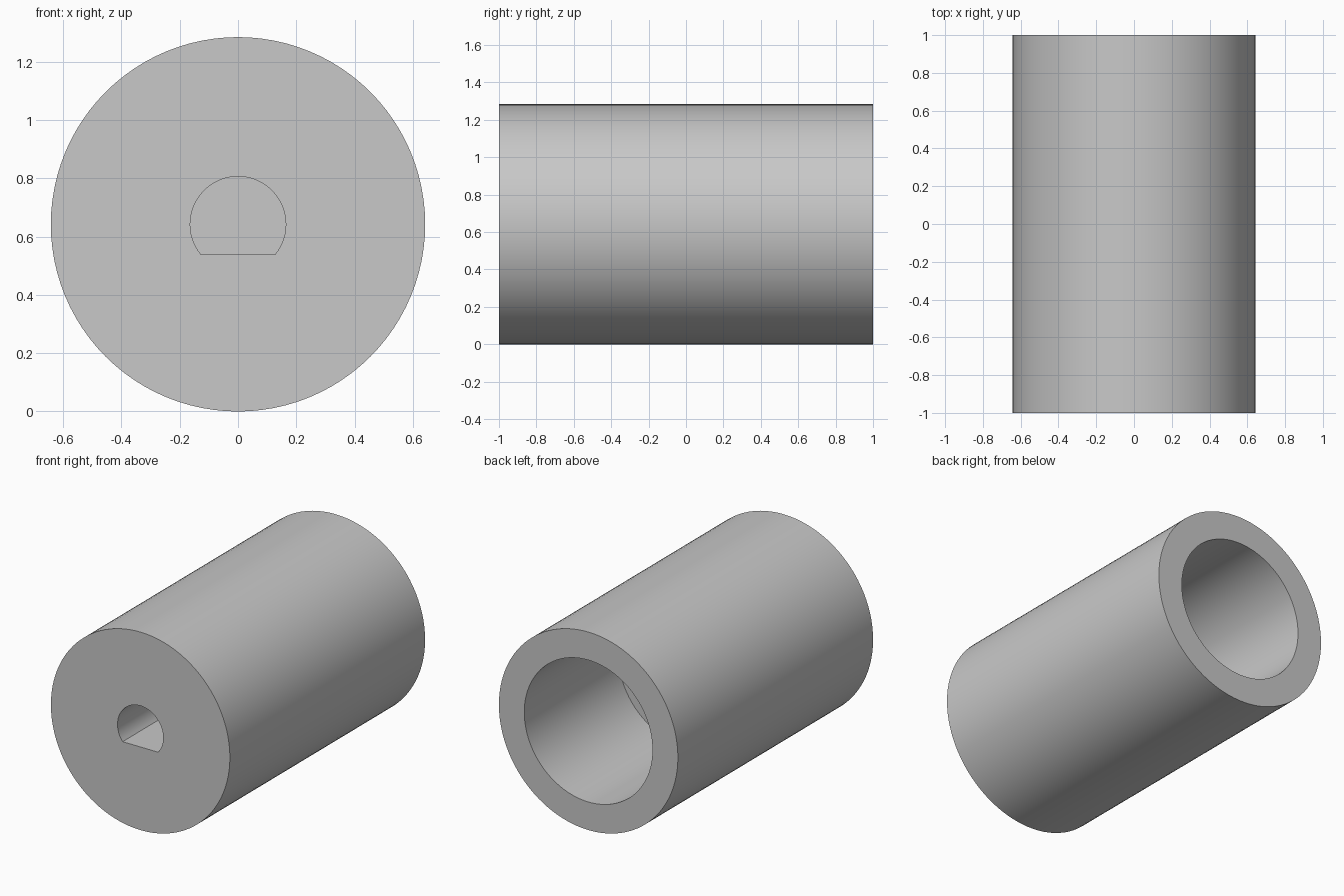
import bpy, bmesh, math

RADIUS, HALF_LEN = 0.642, 1.0
BORE_RADIUS, BORE_DEPTH = 0.46, 0.965
SHAFT_RADIUS, SHAFT_DEPTH, SHAFT_FLAT = 0.164, 0.8, -0.103

cube = bpy.data.objects.get("Cube")
if cube:
    bpy.data.objects.remove(cube, do_unlink=True)

grey = bpy.data.materials.new("light_grey")
grey.use_nodes = True
colour = (0.58, 0.58, 0.58, 1)
grey.diffuse_color = colour
grey.node_tree.nodes["Principled BSDF"].inputs["Base Color"].default_value = colour


def arc(radius, steps, start=0.0, sweep=2 * math.pi, closed=True):
    """Points of a circle or arc in the x-z plane, around the sleeve axis."""
    count = steps if closed else steps + 1
    angles = [start + sweep * i / steps for i in range(count)]
    return [(radius * math.cos(a), radius * math.sin(a)) for a in angles]


def prism(name, outline, y_front, y_back):
    """Extrude an outline along y into a closed solid."""
    bm = bmesh.new()
    face = bm.faces.new([bm.verts.new((x, y_front, z + RADIUS)) for x, z in outline])
    moved = bmesh.ops.extrude_face_region(bm, geom=[face])["geom"]
    verts = [g for g in moved if isinstance(g, bmesh.types.BMVert)]
    bmesh.ops.translate(bm, verts=verts, vec=(0, y_back - y_front, 0))
    bmesh.ops.recalc_face_normals(bm, faces=bm.faces)
    mesh = bpy.data.meshes.new(name)
    bm.to_mesh(mesh)
    bm.free()
    mesh.materials.append(grey)
    obj = bpy.data.objects.new(name, mesh)
    bpy.context.collection.objects.link(obj)
    return obj


# Solid round body
sleeve = prism("coupling_sleeve", arc(RADIUS, 96), -HALF_LEN, HALF_LEN)

# Wide round bore from the back
bore = prism("bore_cutter", arc(BORE_RADIUS, 96), HALF_LEN - BORE_DEPTH, HALF_LEN + 0.1)

# Blind D-shaped shaft socket from the front, flat side down
start = math.asin(SHAFT_FLAT / SHAFT_RADIUS)
d_outline = arc(SHAFT_RADIUS, 48, start, math.pi - 2 * start, closed=False)
socket = prism("socket_cutter", d_outline, -HALF_LEN - 0.1, -HALF_LEN + SHAFT_DEPTH)

# Cut both holes, then remove the cutters
bpy.context.view_layer.objects.active = sleeve
for cutter in (bore, socket):
    cut = sleeve.modifiers.new(cutter.name, "BOOLEAN")
    cut.operation = "DIFFERENCE"
    cut.solver = "EXACT"
    cut.object = cutter
    bpy.ops.object.modifier_apply(modifier=cut.name)
    bpy.data.objects.remove(cutter, do_unlink=True)

# Smooth round walls with sharp rims
bpy.ops.object.select_all(action="DESELECT")
sleeve.select_set(True)
bpy.ops.object.shade_smooth_by_angle(angle=math.radians(30))
